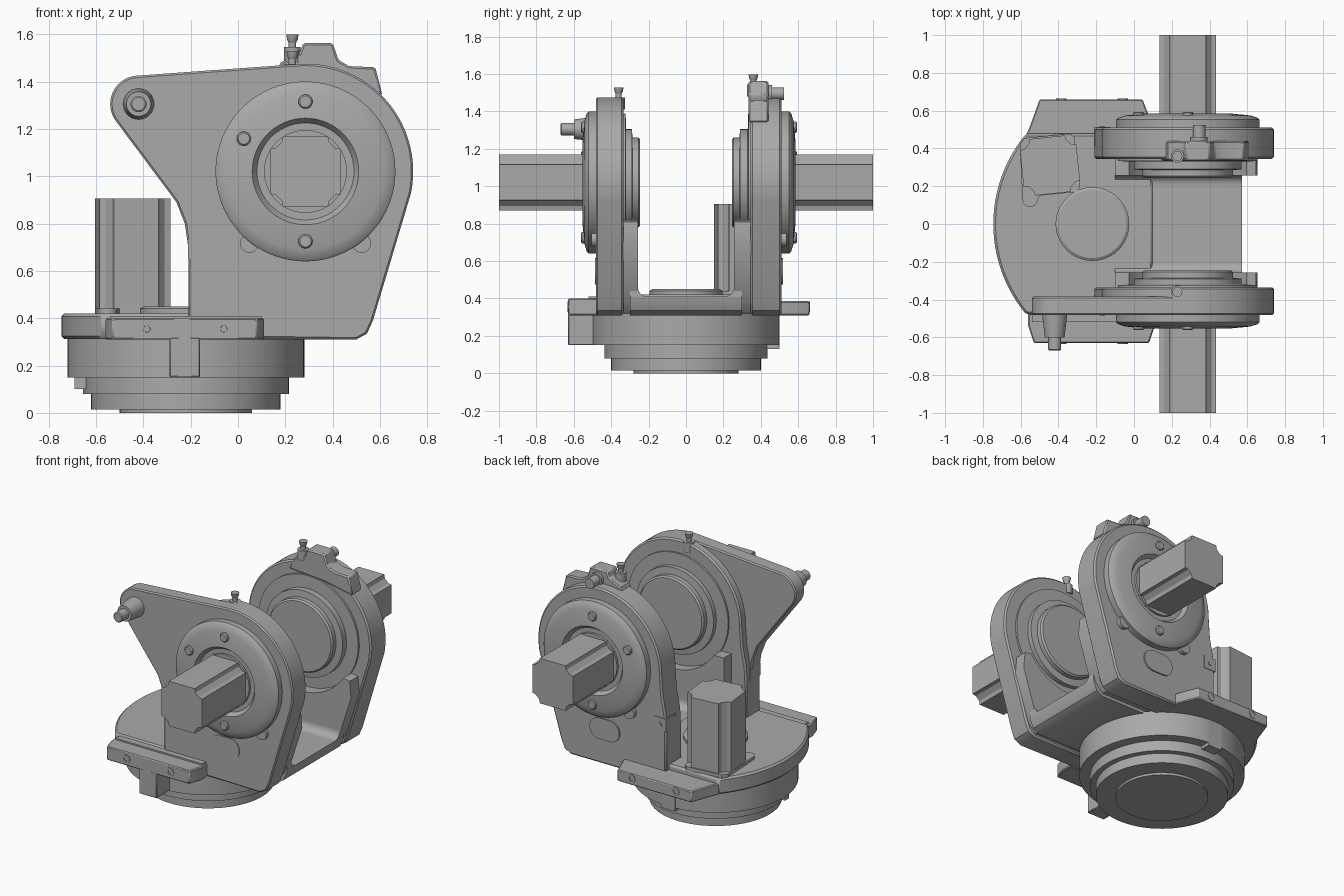
import bpy, bmesh, math
from mathutils import Matrix, Vector

if "Cube" in bpy.data.objects:
    bpy.data.objects.remove(bpy.data.objects["Cube"])

grey = bpy.data.materials.new("machine grey")
grey.use_nodes = True
GREY = (0.4, 0.4, 0.4, 1)
grey.diffuse_color = GREY
grey.node_tree.nodes["Principled BSDF"].inputs["Base Color"].default_value = GREY


def finish(name, bm, bevel=0):
    bmesh.ops.recalc_face_normals(bm, faces=bm.faces)
    mesh = bpy.data.meshes.new(name)
    bm.to_mesh(mesh)
    bm.free()
    mesh.materials.append(grey)
    ob = bpy.data.objects.new(name, mesh)
    bpy.context.collection.objects.link(ob)
    bpy.ops.object.select_all(action="DESELECT")
    ob.select_set(True)
    bpy.context.view_layer.objects.active = ob
    bpy.ops.object.shade_smooth_by_angle(angle=math.radians(30))
    if bevel:
        mod = ob.modifiers.new("edge", "BEVEL")
        mod.width = bevel
        mod.segments = 1
        mod.limit_method = "ANGLE"
        mod.angle_limit = math.radians(40)
    return ob


def place(axis, a, b, t):
    return {"x": (t, a, b), "y": (a, t, b), "z": (a, b, t)}[axis]


def prism(name, pts, axis, lo, hi, bevel=0):
    """Extrude a 2D outline along an axis."""
    bm = bmesh.new()
    low = [bm.verts.new(place(axis, a, b, lo)) for a, b in pts]
    high = [bm.verts.new(place(axis, a, b, hi)) for a, b in pts]
    bm.faces.new(low)
    bm.faces.new(high)
    for i in range(len(pts)):
        j = (i + 1) % len(pts)
        bm.faces.new((low[i], low[j], high[j], high[i]))
    return finish(name, bm, bevel)


def lathe(name, profile, axis, a, b, sign=1, n=64):
    """Revolve (radius, distance) pairs about an axis through (a, b)."""
    bm = bmesh.new()
    rings = []
    for r, d in profile:
        rings.append([bm.verts.new(place(axis, a + r * math.cos(i * math.tau / n),
                                         b + r * math.sin(i * math.tau / n), sign * d))
                      for i in range(n)])
    for p, q in zip(rings, rings[1:]):
        for i in range(n):
            j = (i + 1) % n
            bm.faces.new((p[i], p[j], q[j], q[i]))
    bm.faces.new(rings[0])
    bm.faces.new(rings[-1])
    return finish(name, bm)


def arc(cx, cy, r, start, end, n=24):
    return [(cx + r * math.cos(math.radians(start + (end - start) * i / n)),
             cy + r * math.sin(math.radians(start + (end - start) * i / n))) for i in range(n + 1)]


def rect(a0, a1, b0, b1):
    return [(a0, b0), (a1, b0), (a1, b1), (a0, b1)]


def motor_outline(cx, cy, half, turn=0):
    """Square with a scalloped notch at every corner."""
    pts = []
    for q in range(4):
        rot = Matrix.Rotation(math.radians(90 * q + turn), 2)
        for a, b in ((half, half - .055), (half - .025, half - .05),
                     (half - .05, half - .025), (half - .055, half)):
            v = rot @ Vector((a, b))
            pts.append((cx + v.x, cy + v.y))
    return pts


CX, CZ = .285, 1.02      # tilt axis
BX = -.22                # turntable axis

# Turntable base
lathe("turntable_base", [(.28, 0), (.28, .015), (.4, .015), (.4, .08), (.435, .08), (.435, .15),
                         (.5, .15), (.5, .32)], "z", BX, 0, n=96)
lathe("turntable_hub", [(.195, .4), (.195, .44), (.18, .45), (0.01, .45)], "z", BX, 0)
prism("base_plate", arc(0, 0, .745, 140, 220) + [(.1, -.479), (.1, .479)], "z", .312, .42, .012)
foot = [(-.4, .31), (.5, .31), (.545, .335), (.57, .39)]
prism("yoke_floor", foot + [(.572, .41), (-.1, .41)], "y", -.3, .3)
prism("base_stop_peg", rect(-.69, -.6, .1, .15), "y", -.1, -.06)

# Brackets on the base
prism("front_bracket", [(-.56, -.47), (-.56, -.54), (-.53, -.63), (.08, -.63), (.11, -.54), (.11, -.47)],
      "z", .31, .4, .006)
prism("front_bracket_rail", rect(-.54, .1, .385, .41), "y", -.52, -.47)
prism("front_bracket_leg", rect(-.29, -.16, .15, .32), "y", -.63, -.45, .005)
prism("back_bracket", [(-.58, .45), (-.55, .52), (-.5, .66), (.045, .66), (.1, .52), (.1, .45)],
      "z", .31, .385, .006)
prism("back_bracket_leg", rect(-.27, -.17, .13, .32), "y", .4, .5)
for x in (-.385, -.06):
    for sign, d in ((-1, .63), (1, .66)):
        lathe("bracket_screw", [(.028, d - .02), (.028, d + .004), (.015, d + .004), (.013, d - .005)],
              "y", x, .355, sign, 16)

# Yoke arms with the drive on each
right_edge = foot[1:] + arc(CX, CZ, .455, -12, 92, 40)
core = [(-.21, .31)] + right_edge + arc(CX, CZ, .455, 94, 180, 30) + [(-.18, .88), (-.205, .75), (-.21, .65)]
gusset = ([(-.1, .33), (.5, .33), (.555, .39), (.655, .7), (.645, .81)]
          + arc(CX, CZ, .37, -33, -147) + [(-.1, .82)])
for side, sign, inner, outer in (("front", -1, .335, .478), ("back", 1, .345, .51)):
    prism(side + "_arm", core, "y", sign * inner, sign * outer, .01)
    prism(side + "_arm_gusset", gusset, "y", sign * .257, sign * (inner + .01))
    prism(side + "_floor_fillet", [(sign * .3, .4), (sign * .2, .4)]
          + [(sign * a, b) for a, b in arc(.207, .46, .05, -90, 0, 8)] + [(sign * .3, .46)],
          "x", -.1, .571)
    lathe(side + "_bearing", [(.37, inner + .01), (.37, inner - .012), (.285, inner - .015),
                              (.285, .29), (.24, .285), (.24, .255), (.23, .245), (.01, .245)],
          "y", CX, CZ, sign)
    d = outer - .003
    lathe(side + "_flange", [(.38, d - .01), (.38, d + .045), (.37, d + .055), (.33, d + .068),
                             (.225, d + .078), (.205, d + .05), (.01, d + .05)], "y", CX, CZ, sign, 80)
    prism(side + "_motor", motor_outline(CX, CZ, .15), "y", sign * (d + .04), sign)
    lathe(side + "_motor_collar", [(.175, d + .04), (.175, d + .065), (.01, d + .065)], "y", CX, CZ, sign)
    for angle in (90, 152, 270):
        bx, bz = arc(CX, CZ, .295, angle, angle, 1)[0]
        lathe(side + "_flange_bolt", [(.03, d), (.03, d + .08), (.024, d + .087)], "y", bx, bz, sign, 20)
    for angle in (-128, -52):
        bx, bz = arc(CX, CZ, .385, angle, angle, 1)[0]
        lathe(side + "_flange_lug", [(.04, d - .01), (.04, d + .03)], "y", bx, bz, sign, 24)
    slot = arc(.28, .545, .07, -90, 90, 12) + arc(.2, .545, .07, 90, 270, 12)
    prism(side + "_cover_plate", slot, "y", sign * (outer - .01), sign * (outer + .009))
    prism(side + "_sensor_block", rect(-.212, -.125, .65, .735), "y", sign * (outer - .1), sign * (outer + .004))
    lathe(side + "_sensor_screw", [(.013, outer), (.013, outer + .01)], "y", -.168, .692, sign, 16)

# Reaching wing and knob of the front arm
wing = [(-.21, .32)] + right_edge + arc(-.42, 1.305, .12, 95, 215, 14) + [(-.26, .89), (-.225, .8), (-.21, .7)]
prism("front_arm_wing", wing, "y", -.385, -.482, .008)
lathe("front_knob", [(.066, .47), (.064, .5), (.052, .6), (.034, .6), (.034, .665), (.028, .67)],
      "y", -.42, 1.305, -1, 32)

# Top bracket and lubrication nipples
top = [(.14, 1.4), (.18, 1.48), (.26, 1.52), (.275, 1.562), (.4, 1.562), (.425, 1.49), (.47, 1.465),
       (.58, 1.46), (.61, 1.34), (.4, 1.38)]
prism("back_top_bracket", top, "y", .335, .44, .008)
lathe("back_top_knob", [(.045, .43), (.045, .46), (.033, .46), (.033, .525)], "y", .345, 1.495, 1, 24)
for name, y, z in (("front", -.36, 1.47), ("back", .36, 1.54)):
    lathe(name + "_nipple", [(.035, z - .06), (.035, z + .005), (.016, z + .005), (.016, z + .025),
                             (.022, z + .035), (.026, z + .058)], "z", .23, y, 1, 20)

# Upright motor on the base
MX, MY = -.445, .31
prism("upright_motor", motor_outline(MX, MY, .15, 6), "z", .42, .905)
prism("upright_motor_foot", arc(-.55, .13, .04, 180, 360, 10)
      + [(-.5, .15), (-.3, .17), (-.285, .2), (-.315, .46), (-.34, .478), (-.58, .455), (-.605, .42)],
      "z", .41, .44)
